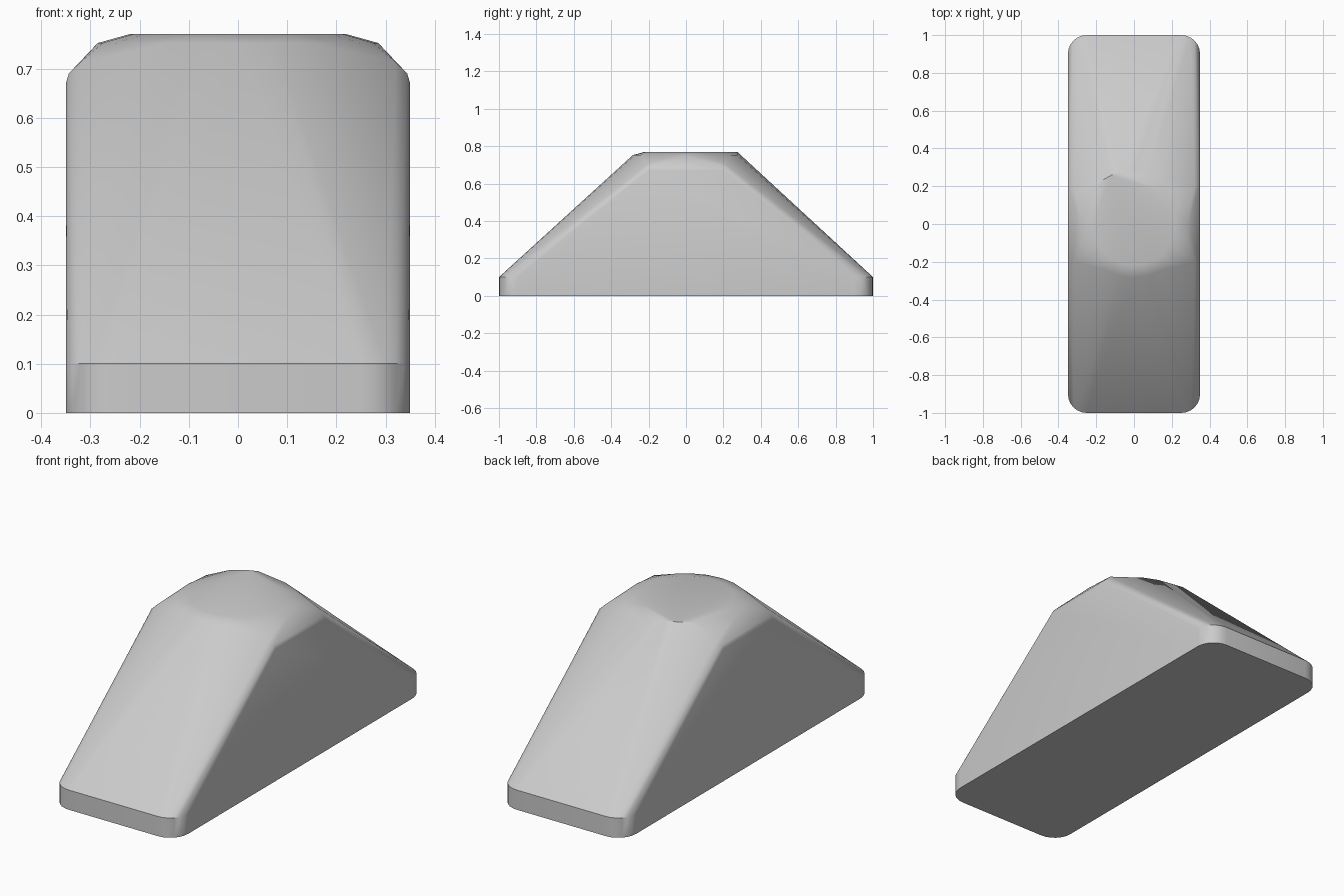
import bpy, bmesh, math

cube = bpy.data.objects.get("Cube")
if cube:
    bpy.data.objects.remove(cube, do_unlink=True)

HALF_X, HALF_Y, CORNER = 0.35, 1.0, 0.1
SIDES = (-1, 1)


def ring(radius, z, count):
    return [(radius * math.cos(2 * math.pi * i / count),
             radius * math.sin(2 * math.pi * i / count), z) for i in range(count)]


def rounded_base(z, steps=6):
    pts = []
    for sx in SIDES:
        for sy in SIDES:
            for i in range(steps + 1):
                a = math.pi / 2 * i / steps
                pts.append((sx * (HALF_X - CORNER + CORNER * math.cos(a)),
                            sy * (HALF_Y - CORNER + CORNER * math.sin(a)), z))
    return pts


# Base slab with rounded corners
points = rounded_base(0) + rounded_base(0.1)

# Rounded shoulders at both sides
for x, z in ((0.35, 0.67), (0.344, 0.69), (0.32, 0.713)):
    points += [(sx * x, sy * 0.2, z) for sx in SIDES for sy in SIDES]

# Domed round crown: lower rim and flat top
points += ring(0.285, 0.752, 24)
points += ring(0.22, 0.77, 24)

# Crisp lip on the back of the crown
for degrees in (106, 115, 124, 133):
    a = math.radians(degrees)
    points.append((0.285 * math.cos(a), 0.285 * math.sin(a), 0.77))

# Wrap all profiles in one convex body
bm = bmesh.new()
for p in points:
    bm.verts.new(p)
result = bmesh.ops.convex_hull(bm, input=bm.verts)
loose = [v for v in bm.verts if not v.link_faces]
bmesh.ops.delete(bm, geom=loose, context='VERTS')
bmesh.ops.recalc_face_normals(bm, faces=bm.faces)
mesh = bpy.data.meshes.new("wedge_body")
bm.to_mesh(mesh)
bm.free()
body = bpy.data.objects.new("wedge_body", mesh)
bpy.context.collection.objects.link(body)

# Plain grey colour
grey = bpy.data.materials.new("light_grey")
grey.use_nodes = True
colour = (0.6, 0.6, 0.6, 1)
grey.diffuse_color = colour
grey.node_tree.nodes["Principled BSDF"].inputs["Base Color"].default_value = colour
mesh.materials.append(grey)

# Smooth shading with crisp base and lip edges
bpy.ops.object.select_all(action='DESELECT')
body.select_set(True)
bpy.context.view_layer.objects.active = body
bpy.ops.object.shade_smooth_by_angle(angle=math.radians(35))
